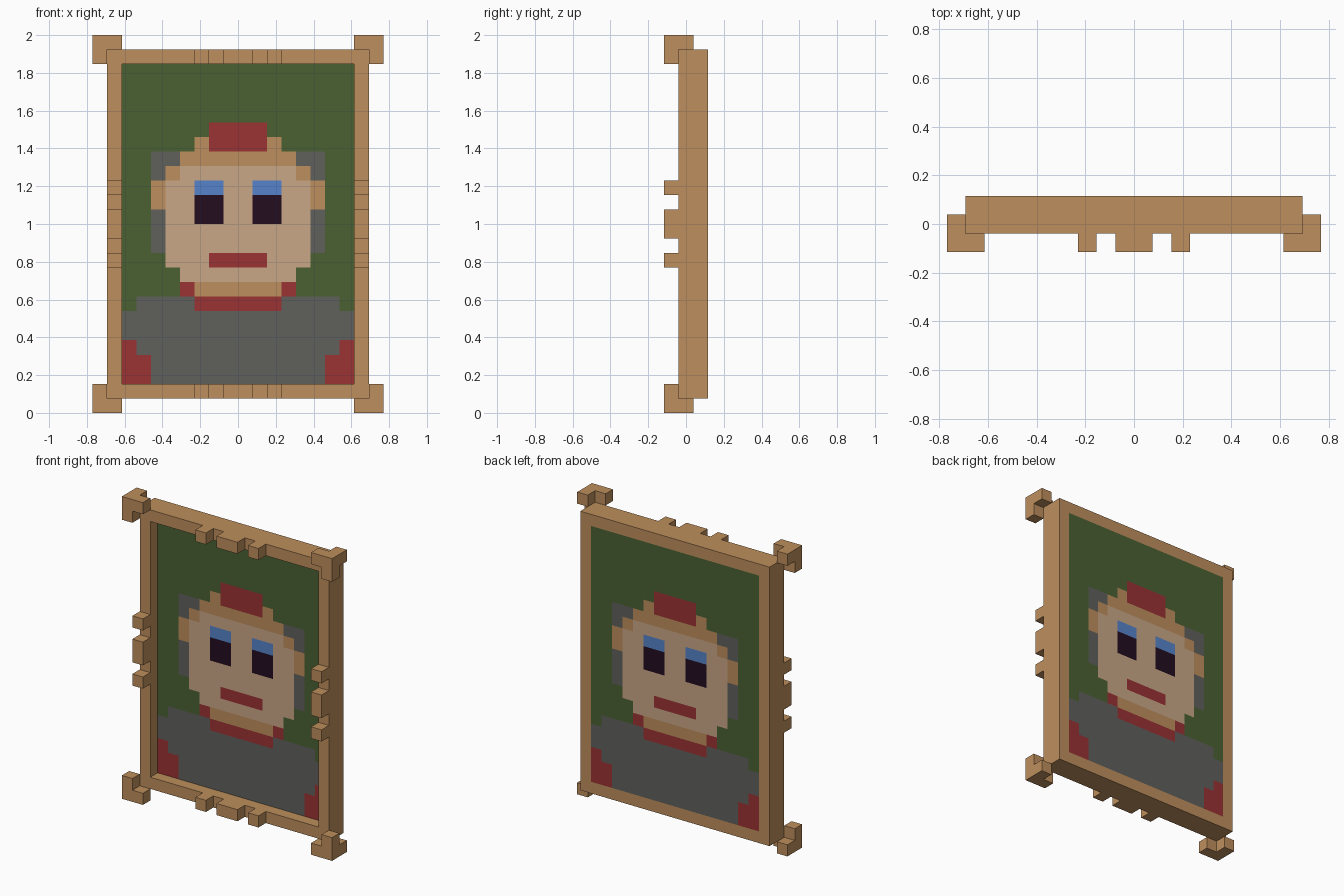
import bpy, bmesh
from mathutils import Vector

if "Cube" in bpy.data.objects:
    bpy.data.objects.remove(bpy.data.objects["Cube"])

U = 2 / 26  # one block of the blocky grid


def material(name, rgb):
    m = bpy.data.materials.new(name)
    lin = [(c / 255 / 12.92 if c <= 10 else ((c / 255 + 0.055) / 1.055) ** 2.4) for c in rgb]
    m.diffuse_color = (*lin, 1)
    m.use_nodes = True
    m.node_tree.nodes["Principled BSDF"].inputs["Base Color"].default_value = m.diffuse_color
    return m


MATS = {
    "wood": material("tan wood", (190, 143, 93)),
    "green": material("dark green", (74, 97, 50)),
    "grey": material("warm grey", (96, 96, 92)),
    "red": material("deep red", (155, 50, 52)),
    "skin": material("pale skin", (201, 167, 134)),
    "blue": material("eye blue", (86, 131, 202)),
    "dark": material("eye dark", (35, 13, 32)),
}


def slab(rects, y0, y1):
    """Solid made of joined (x0, z0, x1, z1) rectangles, from y0 to y1, in blocks."""
    bm = bmesh.new()
    for x0, z0, x1, z1 in rects:
        bm.faces.new([bm.verts.new((x * U, y0 * U, z * U))
                      for x, z in ((x0, z0), (x1, z0), (x1, z1), (x0, z1))])
    bmesh.ops.remove_doubles(bm, verts=bm.verts[:], dist=1e-4)
    push(bm, bm.faces[:], y1 - y0)
    return bm


def push(bm, faces, dy):
    out = bmesh.ops.extrude_face_region(bm, geom=faces)
    verts = [g for g in out["geom"] if isinstance(g, bmesh.types.BMVert)]
    bmesh.ops.translate(bm, verts=verts, vec=Vector((0, dy * U, 0)))


def finish(name, bm, mats):
    bmesh.ops.recalc_face_normals(bm, faces=bm.faces[:])
    me = bpy.data.meshes.new(name)
    bm.to_mesh(me)
    bm.free()
    for m in mats:
        me.materials.append(MATS[m])
    ob = bpy.data.objects.new(name, me)
    bpy.context.collection.objects.link(ob)
    return ob


# Rectangular frame
xs, zs = (-9, -8, 8, 9), (1, 2, 24, 25)
ring = [(xs[i], zs[j], xs[i + 1], zs[j + 1])
        for i in range(3) for j in range(3) if (i, j) != (1, 1)]
finish("frame", slab(ring, -0.5, 1.5), ["wood"])

# Studs in the middle of each frame side
spans = ((-3, -2), (-1, 1), (2, 3))
for name, z in (("bottom_studs", 1), ("top_studs", 24)):
    finish(name, slab([(a, z, b, z + 1) for a, b in spans], -1.5, -0.5), ["wood"])
for name, x in (("left_studs", -9), ("right_studs", 8)):
    finish(name, slab([(x, 13 + a, x + 1, 13 + b) for a, b in spans], -1.5, -0.5), ["wood"])

# Corner caps: an L in front plus one block behind its outer corner
for sx, side in ((-1, "left"), (1, "right")):
    for sz, level in ((-1, "bottom"), (1, "top")):
        def cell(i, j):
            x, z = sorted((sx * i, sx * (i + 1))), sorted((13 + sz * j, 13 + sz * (j + 1)))
            return x[0], z[0], x[1], z[1]
        bm = slab([cell(9, 12), cell(8, 12), cell(9, 11)], -1.5, -0.5)
        target = Vector((sx * 9.5, -0.5, 13 + sz * 12.5)) * U
        back = min(bm.faces, key=lambda f: (f.calc_center_median() - target).length)
        push(bm, [back], 1)
        finish(f"{level}_{side}_corner", bm, ["wood"])

# Painted panel: mirrored areas (x from, x to, z from, z to), later ones on top
PAINT = [
    ("grey", 0, 8, 2, 7), ("grey", 0, 7, 7, 8),                       # coat
    ("red", 6, 8, 2, 4), ("red", 7, 8, 4, 5),                         # sleeves
    ("red", 0, 3, 7, 8), ("red", 3, 4, 8, 9), ("wood", 0, 3, 8, 9),   # collar
    ("grey", 5, 6, 11, 14), ("grey", 4, 6, 16, 18),                   # side hair
    ("wood", 5, 6, 14, 16), ("wood", 0, 5, 16, 17),
    ("wood", 0, 4, 17, 18), ("wood", 0, 3, 18, 19),                   # brow
    ("skin", 0, 4, 9, 17), ("skin", 0, 5, 10, 16),                    # face
    ("red", 0, 2, 18, 20), ("red", 0, 2, 10, 11),                     # topknot, mouth
    ("dark", 1, 3, 13, 15), ("blue", 1, 3, 15, 16),                   # eyes
]
order = list(MATS)
bm = slab([(x, z, x + 1, z + 1) for x in range(-8, 8) for z in range(2, 24)], 0.5, 1.5)
for f in bm.faces:
    c = f.calc_center_median() / U
    f.material_index = order.index("green")
    for mat, x0, x1, z0, z1 in PAINT:
        if x0 < abs(c.x) < x1 and z0 < c.z < z1:
            f.material_index = order.index(mat)
finish("painted_panel", bm, order)
